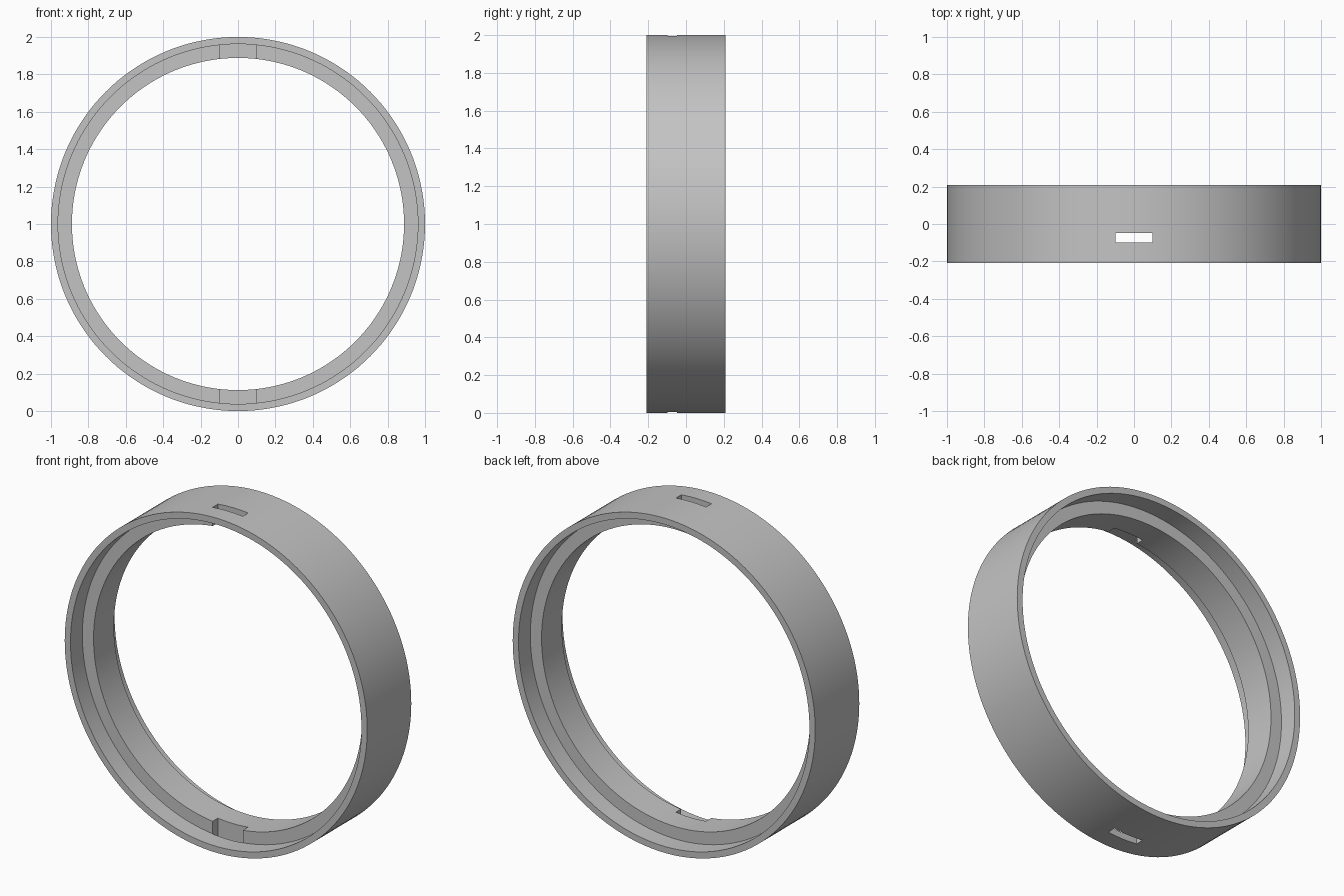
import bpy
import bmesh
from math import cos, sin, tau, radians

cube = bpy.data.objects.get("Cube")
if cube:
    bpy.data.objects.remove(cube, do_unlink=True)

SEGMENTS = 144
OUTER, RECESS, INNER = 1.0, 0.962, 0.888
HALF_DEPTH, RIDGE = 0.208, 0.096

grey = bpy.data.materials.new("plain grey")
grey.use_nodes = True
colour = (0.55, 0.55, 0.55, 1)
grey.diffuse_color = colour
grey.node_tree.nodes["Principled BSDF"].inputs["Base Color"].default_value = colour


def make_object(name, bm):
    bmesh.ops.recalc_face_normals(bm, faces=bm.faces)
    mesh = bpy.data.meshes.new(name)
    bm.to_mesh(mesh)
    bm.free()
    mesh.materials.append(grey)
    obj = bpy.data.objects.new(name, mesh)
    bpy.context.collection.objects.link(obj)
    return obj


# Ring: closed section (radius, y) swept round the y axis, with a thick inner ridge
half = [(OUTER, HALF_DEPTH), (RECESS, HALF_DEPTH), (RECESS, RIDGE), (INNER, RIDGE)]
section = half + [(r, -y) for r, y in reversed(half)]
bm = bmesh.new()
loops = []
for i in range(SEGMENTS):
    a = tau * i / SEGMENTS
    loops.append([bm.verts.new((r * cos(a), y, 1 + r * sin(a))) for r, y in section])
for i, loop in enumerate(loops):
    following = loops[(i + 1) % SEGMENTS]
    for j in range(len(section)):
        k = (j + 1) % len(section)
        bm.faces.new((loop[j], loop[k], following[k], following[j]))
ring = make_object("ring", bm)

# Slots through the top and bottom, open to the front of the ridge
bm = bmesh.new()
bmesh.ops.create_cube(bm, size=1)
bmesh.ops.scale(bm, vec=(0.2, 0.051, 2.4), verts=bm.verts)
bmesh.ops.translate(bm, vec=(0, -0.0725, 1), verts=bm.verts)
cutter = make_object("slot_cutter", bm)
cutter.hide_render = True

bpy.ops.object.select_all(action="DESELECT")
ring.select_set(True)
bpy.context.view_layer.objects.active = ring
slots = ring.modifiers.new("slots", "BOOLEAN")
slots.operation = "DIFFERENCE"
slots.solver = "EXACT"
slots.object = cutter
bpy.ops.object.modifier_apply(modifier=slots.name)
bpy.data.objects.remove(cutter, do_unlink=True)

bpy.ops.object.shade_smooth_by_angle(angle=radians(30))
